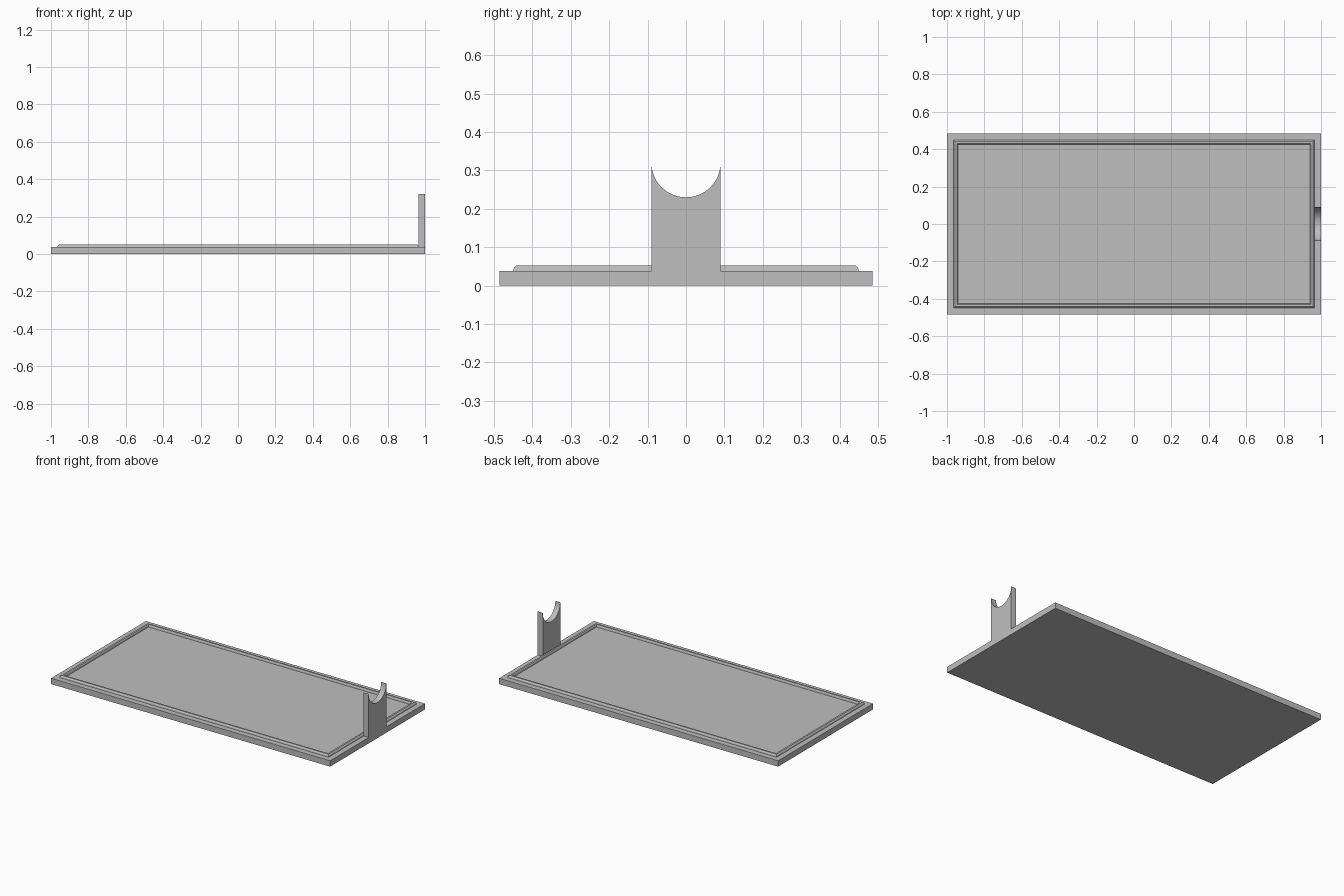
import bpy
import bmesh
import math

cube = bpy.data.objects.get("Cube")
if cube:
    bpy.data.objects.remove(cube, do_unlink=True)

grey = bpy.data.materials.new("plain_grey")
grey.use_nodes = True
GREY = (0.52, 0.52, 0.52, 1)
grey.diffuse_color = GREY
grey.node_tree.nodes["Principled BSDF"].inputs["Base Color"].default_value = GREY

HALF_X, HALF_Y, PLATE_TOP = 1.0, 0.485, 0.038


def finish(name, bm):
    bmesh.ops.recalc_face_normals(bm, faces=bm.faces[:])
    mesh = bpy.data.meshes.new(name)
    bm.to_mesh(mesh)
    bm.free()
    mesh.materials.append(grey)
    obj = bpy.data.objects.new(name, mesh)
    bpy.context.collection.objects.link(obj)
    bpy.ops.object.select_all(action="DESELECT")
    obj.select_set(True)
    bpy.context.view_layer.objects.active = obj
    bpy.ops.object.shade_smooth_by_angle(angle=math.radians(25))
    return obj


def rectangle(bm, hx, hy, z):
    corners = ((-1, -1), (1, -1), (1, 1), (-1, 1))
    return [bm.verts.new((sx * hx, sy * hy, z)) for sx, sy in corners]


def bridge(bm, a, b):
    for i in range(4):
        j = (i + 1) % 4
        bm.faces.new((a[i], a[j], b[j], b[i]))


# Lid in one closed skin: plate, then the rounded lip, then the sunken floor
# Each step is (inset from the plate edge, height)
profile = [(0, 0), (0, PLATE_TOP), (0.035, PLATE_TOP), (0.037, 0.046),
           (0.043, 0.052), (0.054, 0.052), (0.058, 0.048), (0.060, PLATE_TOP)]
bm = bmesh.new()
rings = [rectangle(bm, HALF_X - d, HALF_Y - d, z) for d, z in profile]
for lower, upper in zip(rings, rings[1:]):
    bridge(bm, lower, upper)
bm.faces.new(rings[0])
bm.faces.new(rings[-1])
finish("lid_plate", bm)

# Upright post with a half-round cradle cut in its top
RADIUS, TOP, THICK, STEPS = 0.09, 0.32, 0.036, 32
bm = bmesh.new()
columns = []
for i in range(STEPS + 1):
    angle = math.pi * i / STEPS
    y, z = -RADIUS * math.cos(angle), TOP - RADIUS * math.sin(angle)
    columns.append([bm.verts.new((x, y, h))
                    for x in (HALF_X - THICK, HALF_X) for h in (PLATE_TOP, z)])
for a, b in zip(columns, columns[1:]):
    for p, q in ((0, 1), (1, 3), (3, 2), (2, 0)):
        bm.faces.new((a[p], a[q], b[q], b[p]))
for end in (columns[0], columns[-1]):
    bm.faces.new((end[0], end[1], end[3], end[2]))
finish("cradle_post", bm)
